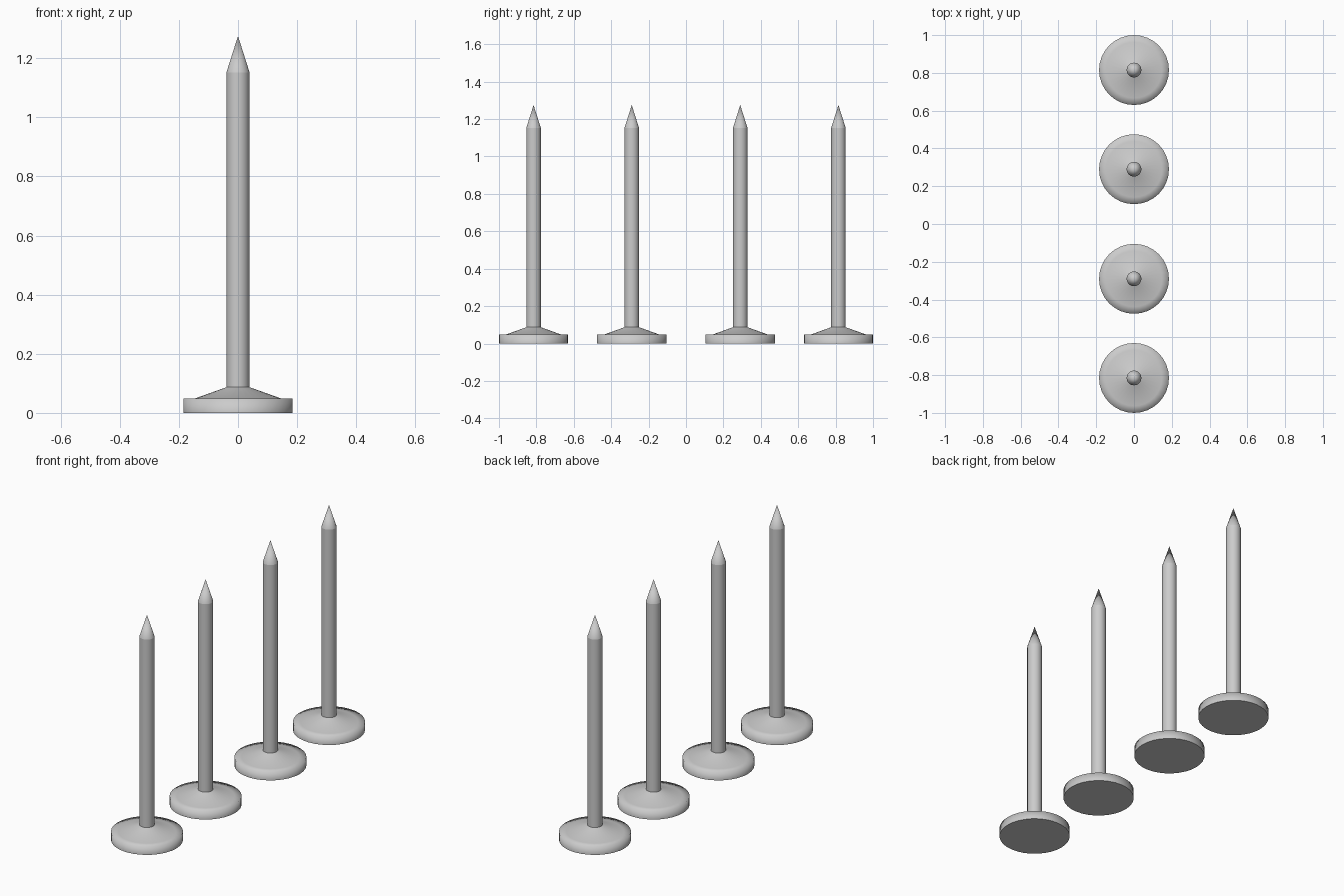
import bpy, bmesh, math

if "Cube" in bpy.data.objects:
    bpy.data.objects.remove(bpy.data.objects["Cube"])

SEG = 32


def lathe(name, profile, sharp_rings, seg):
    """Revolve (radius, z) points about z; radius 0 makes a pole, listed rings stay sharp."""
    bm = bmesh.new()
    rings = []
    for r, z in profile:
        if r == 0:
            rings.append([bm.verts.new((0, 0, z))] * seg)
        else:
            rings.append([bm.verts.new((r * math.cos(2 * math.pi * i / seg),
                                        r * math.sin(2 * math.pi * i / seg), z))
                          for i in range(seg)])
    for a, b in zip(rings, rings[1:]):
        for i in range(seg):
            j = (i + 1) % seg
            quad = list(dict.fromkeys([a[i], a[j], b[j], b[i]]))
            bm.faces.new(quad).smooth = True
    # close the open bottom with a flat cap
    bm.faces.new(rings[0][::-1])
    for k in sharp_rings:
        for i in range(seg):
            bm.edges.get((rings[k][i], rings[k][(i + 1) % seg])).smooth = False
    bmesh.ops.recalc_face_normals(bm, faces=bm.faces)
    mesh = bpy.data.meshes.new(name)
    bm.to_mesh(mesh)
    bm.free()
    return mesh


# whole nail in one profile: disc head, sloped collar, shaft, pointed tip
nail_mesh = lathe("nail", [(0.185, 0), (0.185, 0.048), (0.148, 0.048), (0.039, 0.087),
                           (0.039, 1.152), (0, 1.275)], [0, 3, 4], SEG)

# row of four nails, mirrored about y = 0
for side, sign in (("front", -1), ("back", 1)):
    for label, y in (("inner", 0.29), ("outer", 0.815)):
        nail = bpy.data.objects.new(f"nail_{side}_{label}", nail_mesh)
        nail.location.y = sign * y
        bpy.context.collection.objects.link(nail)
